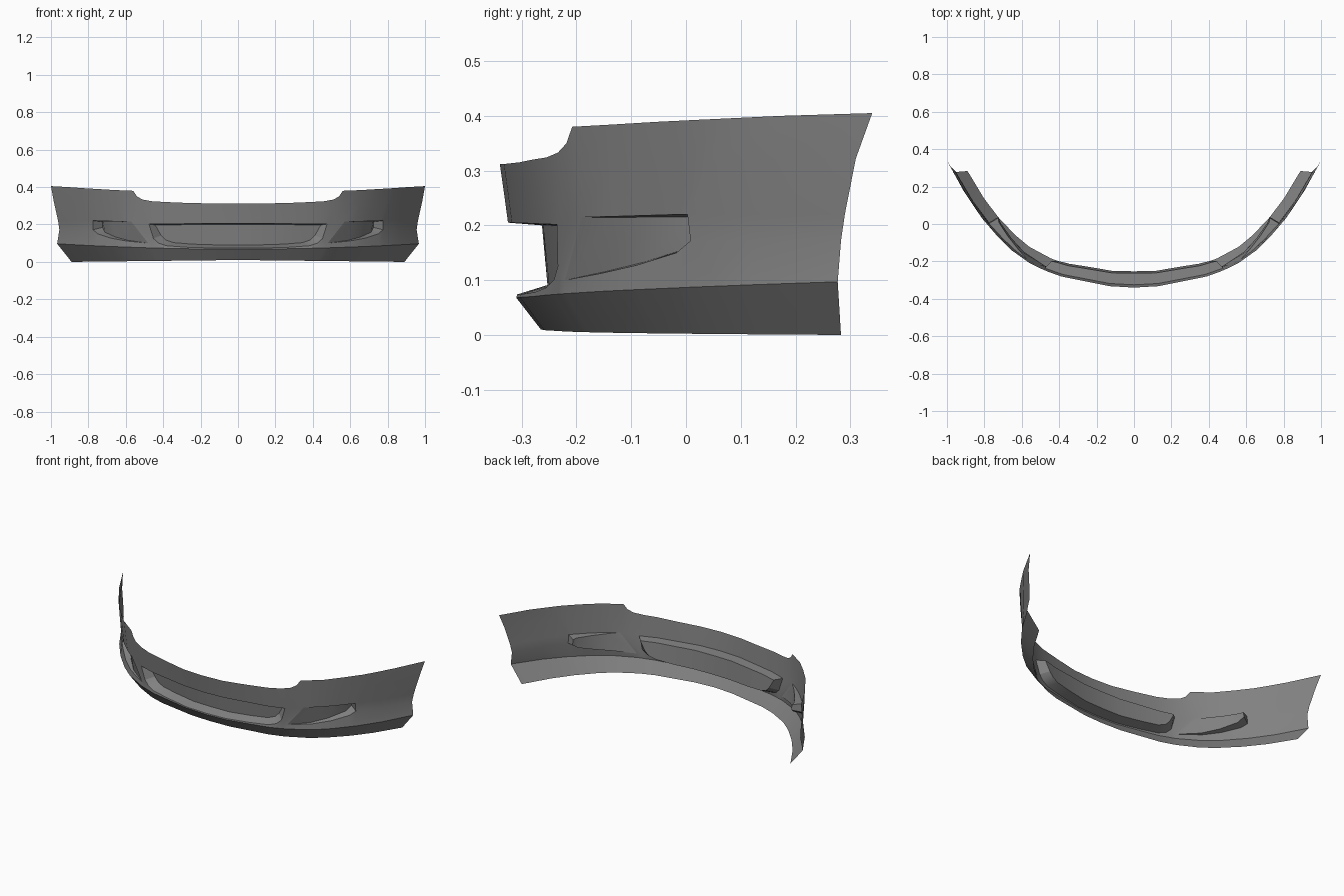
import bpy
import math
from mathutils import Vector

cube = bpy.data.objects.get("Cube")
if cube:
    bpy.data.objects.remove(cube)

paint = bpy.data.materials.new("grey_plastic")
paint.use_nodes = True
GREY = (0.22, 0.22, 0.22, 1)
paint.diffuse_color = GREY
paint.node_tree.nodes["Principled BSDF"].inputs["Base Color"].default_value = GREY

END_X = 0.955
# Plan curve of the bumper at mid height
PLAN = [(0, -.325), (.13, -.318), (.38, -.27), (.47, -.238), (.57, -.19),
        (.66, -.12), (.775, .005), (.86, .12), (END_X, .283)]

# One half's columns: opening bottom x, z; opening top x, z; top edge x, z
COLUMNS = [
    (0, .074, 0, .205, 0, .312),
    (.13, .074, .13, .205, .13, .312),
    (.27, .078, .27, .204, .27, .315),
    (.38, .086, .38, .203, .39, .320),
    (.425, .1, .45, .202, .46, .324),
    (.452, .125, .476, .202, .51, .333),
    (.465, .112, .52, .21, .54, .35),
    (.48, .1, .57, .215, .56, .38),
    (.6, .112, .63, .216, .66, .384),
    (.68, .127, .70, .218, .74, .389),
    (.75, .15, .76, .22, .81, .393),
    (.775, .172, .775, .22, .84, .395),
    (.86, .172, .86, .22, .91, .4),
    (END_X, .172, .962, .22, 1, .405),
]
GRILLE = (0, 5)
FOG = (7, 11)


def lerp_table(table, t):
    for (a, va), (b, vb) in zip(table, table[1:]):
        if t <= b:
            return va + (vb - va) * (t - a) / (b - a)
    return table[-1][1]


def on_plan(x, z, end_x, centre_y, end_y):
    """Point on the plan curve stretched to the given end and centre."""
    y = lerp_table(PLAN, x * END_X / end_x)
    t = (y - PLAN[0][1]) / (PLAN[-1][1] - PLAN[0][1])
    return Vector((x, centre_y + t * (end_y - centre_y), z))


def column_points(col):
    xb, zb, xt, zt, xe, ze = col
    u = xb / END_X
    xm, zm = xt * .4 + xe * .6, zt * .45 + ze * .55
    return [
        on_plan(u * .89, .01 * (1 - u), .89, -.265, .283),
        on_plan(u * .967, .068 + .029 * u * u, .967, -.31, .277),
        on_plan(xb, zb, END_X, -.308 - .1 * (zb - .074), .283),
        on_plan(xt, zt, .962, -.325, .29),
        on_plan(xm, zm, .98, -.333, .31),
        on_plan(xe, ze, 1, -.34, .34),
    ]


def make_part(name, verts, faces):
    mesh = bpy.data.meshes.new(name)
    mesh.from_pydata(verts, [], faces)
    mesh.materials.append(paint)
    obj = bpy.data.objects.new(name, mesh)
    bpy.context.collection.objects.link(obj)
    mirror = obj.modifiers.new("mirror", 'MIRROR')
    mirror.use_clip = True
    bpy.ops.object.select_all(action='DESELECT')
    obj.select_set(True)
    bpy.context.view_layer.objects.active = obj
    bpy.ops.object.shade_smooth_by_angle(angle=math.radians(28))
    return obj


grid = [column_points(c) for c in COLUMNS]
ROWS = len(grid[0])


def is_open(i, row):
    return row == 2 and any(a <= i < b for a, b in (GRILLE, FOG))


# Outer skin with the openings left out
skin_faces = []
for i in range(len(grid) - 1):
    for r in range(ROWS - 1):
        if not is_open(i, r):
            a, b = i * ROWS + r, (i + 1) * ROWS + r
            skin_faces.append((a, b, b + 1, a + 1))
make_part("bumper_skin", [p for col in grid for p in col], skin_faces)


def pocket(name, span, inset_low, inset_high, start_wall):
    """Recess behind an opening: floor, back panel, ceiling and end walls."""
    verts, faces = [], []
    first, last = span
    for i in range(first, last + 1):
        t = (i - first) / (last - first)
        low, high = grid[i][2], grid[i][3]
        verts += [low, low + inset_low(t, low), high + inset_high(t, high), high]
    for k in range(last - first):
        a, b = 4 * k, 4 * k + 4
        faces += [(a + j, b + j, b + j + 1, a + j + 1) for j in range(3)]
    n = len(verts)
    faces.append((n - 4, n - 3, n - 2, n - 1))
    if start_wall:
        faces.append((3, 2, 1, 0))
    make_part(name, verts, faces)


# Central grille recess, narrowing towards its back panel
pocket("grille_recess", GRILLE,
       lambda t, p: Vector((-.09 * p.x, .055 - .02 * t, .017)),
       lambda t, p: Vector((-.07 * p.x, .062 - .025 * t, -.005)), False)

# Side lamp recesses, deepening towards the outer end
pocket("lamp_recess", FOG,
       lambda t, p: Vector((-.05 * t, .03 * t, .012 * t)),
       lambda t, p: Vector((-.05 * t, .03 * t, -.006 * t)), True)
